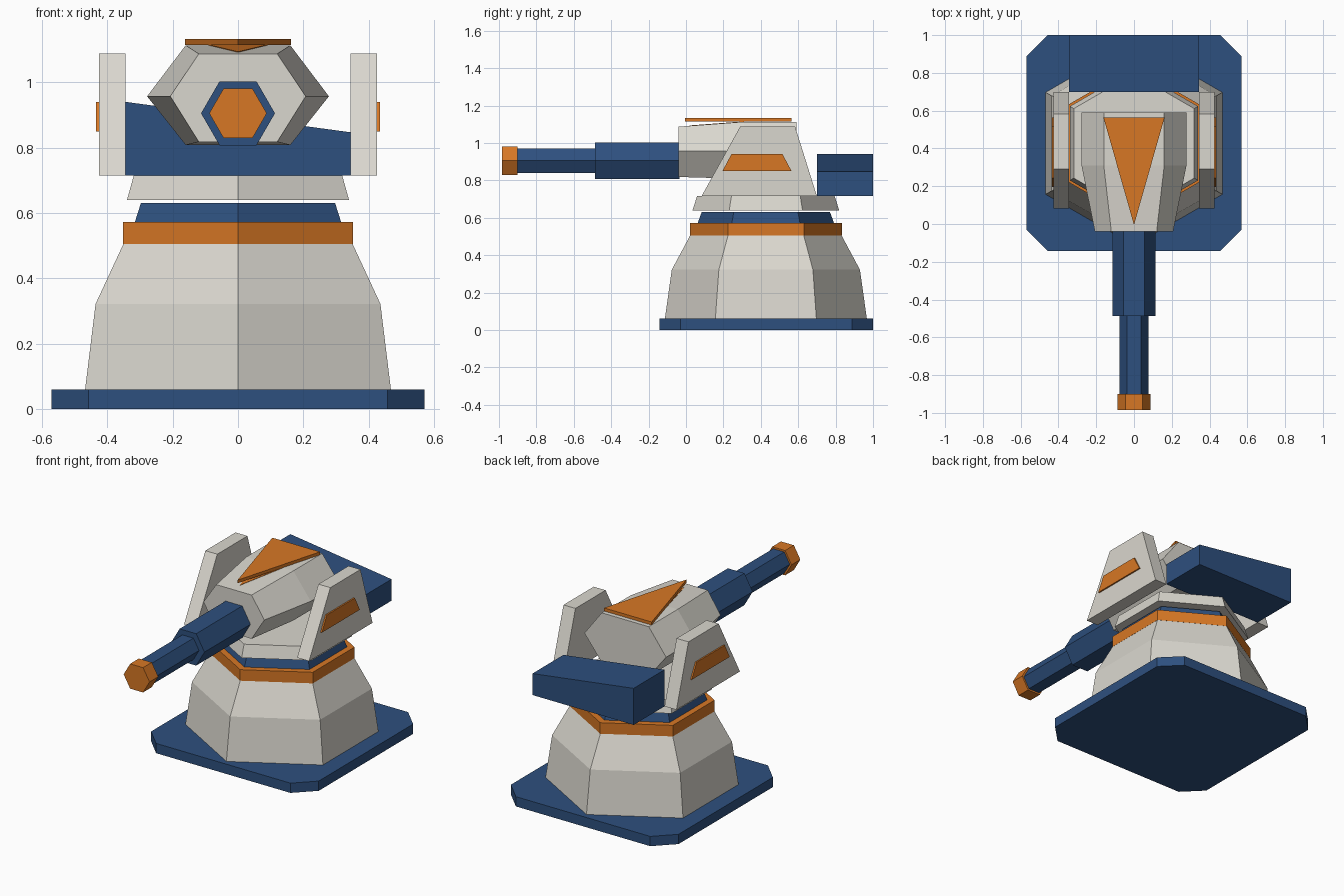
import bpy
import bmesh
from math import sin, cos, pi

cube = bpy.data.objects.get("Cube")
if cube:
    bpy.data.objects.remove(cube, do_unlink=True)


def material(name, rgb):
    m = bpy.data.materials.new(name)
    m.use_nodes = True
    m.diffuse_color = (*rgb, 1)
    m.node_tree.nodes["Principled BSDF"].inputs["Base Color"].default_value = (*rgb, 1)
    return m


CREAM = material("warm_white", (0.70, 0.68, 0.62))
NAVY = material("navy_blue", (0.027, 0.08, 0.21))
ORANGE = material("orange", (0.68, 0.185, 0.018))
CENTRE = 0.427  # y of the pedestal axis


def loft(name, rings, mat):
    """Closed solid through a list of equally sized rings of points."""
    bm = bmesh.new()
    loops = [[bm.verts.new(p) for p in ring] for ring in rings]
    n = len(loops[0])
    for a, b in zip(loops, loops[1:]):
        for i in range(n):
            j = (i + 1) % n
            bm.faces.new((a[i], a[j], b[j], b[i]))
    bm.faces.new(loops[0][::-1])
    bm.faces.new(loops[-1])
    bmesh.ops.recalc_face_normals(bm, faces=bm.faces)
    mesh = bpy.data.meshes.new(name)
    bm.to_mesh(mesh)
    bm.free()
    mesh.materials.append(mat)
    obj = bpy.data.objects.new(name, mesh)
    bpy.context.collection.objects.link(obj)
    return obj


def hex_tier(name, levels, mat):
    """Upright six-sided tier with corners to the front and back; levels are (z, radius)."""
    rings = [[(r * sin(k * pi / 3), CENTRE - r * cos(k * pi / 3), z) for k in range(6)]
             for z, r in levels]
    return loft(name, rings, mat)


def hex_barrel(name, y0, y1, r, mat):
    """Six-sided bar along y with a flat top."""
    rings = [[(r * cos(k * pi / 3), y, 0.905 + r * sin(k * pi / 3)) for k in range(6)]
             for y in (y0, y1)]
    return loft(name, rings, mat)


def side_plate(name, profile, x0, x1, mat):
    """Profile of (y, z) points extruded along x."""
    return loft(name, [[(x, y, z) for y, z in profile] for x in (x0, x1)], mat)


def flat_plate(name, outline, z0, z1, mat):
    """Outline of (x, y) points extruded along z."""
    return loft(name, [[(x, y, z) for x, y in outline] for z in (z0, z1)], mat)


# Chamfered ground plate
w, f, b, c = 0.57, -0.143, 1.0, 0.113
flat_plate("ground_plate", [(w - c, f), (w, f + c), (w, b - c), (w - c, b),
                            (c - w, b), (-w, b - c), (-w, f + c), (c - w, f)], 0, 0.06, NAVY)

# Pedestal tiers and the floating turret skirt
hex_tier("pedestal", [(0.06, 0.54), (0.322, 0.503), (0.505, 0.405)], CREAM)
hex_tier("pedestal_ring", [(0.505, 0.406), (0.573, 0.406)], ORANGE)
hex_tier("pedestal_collar", [(0.573, 0.364), (0.63, 0.343)], NAVY)
hex_tier("turret_skirt", [(0.64, 0.392), (0.715, 0.368)], CREAM)


# Turret head, tapering to the front
def head_ring(y, side, flat, low, mid, high):
    return [(side, y, mid), (flat, y, high), (-flat, y, high),
            (-side, y, mid), (-flat, y, low), (flat, y, low)]


loft("turret_head", [head_ring(-0.04, 0.207, 0.12, 0.818, 0.957, 1.087),
                     head_ring(0.31, 0.278, 0.16, 0.808, 0.957, 1.113),
                     head_ring(0.59, 0.278, 0.16, 0.808, 0.957, 1.113)], CREAM)

# Arrow panel on the head, with its painted wedge on the slope below
flat_plate("arrow_panel", [(-0.162, 0.565), (0.162, 0.565), (0, -0.005)], 1.114, 1.133, ORANGE)
wedge = [(-0.09, 0.31, 1.113), (0.09, 0.31, 1.113), (0, 0.02, 1.0915)]
loft("arrow_wedge", [[(x, y, z + d) for x, y, z in wedge] for d in (-0.003, 0.002)], ORANGE)

# Cannon
hex_barrel("barrel_sleeve", -0.487, -0.036, 0.113, NAVY)
hex_barrel("barrel", -0.90, -0.487, 0.076, NAVY)
hex_barrel("muzzle", -0.985, -0.90, 0.088, ORANGE)

# Armour plates and their inset badges on both sides
armour = [(0.083, 0.715), (0.70, 0.715), (0.583, 1.088), (0.29, 1.088)]
badge = [(0.195, 0.85), (0.564, 0.85), (0.516, 0.94), (0.243, 0.94)]
for side, s in (("left", 1), ("right", -1)):
    side_plate(side + "_armour", armour, s * 0.344, s * 0.425, CREAM)
    side_plate(side + "_badge", badge, s * 0.425, s * 0.434, ORANGE)

# Rear counterweight with a slanted top
weight = [(-0.344, 0.715), (0.344, 0.715), (0.344, 0.847), (-0.344, 0.94)]
loft("counterweight", [[(x, y, z) for x, z in weight] for y in (0.70, 1.0)], NAVY)
